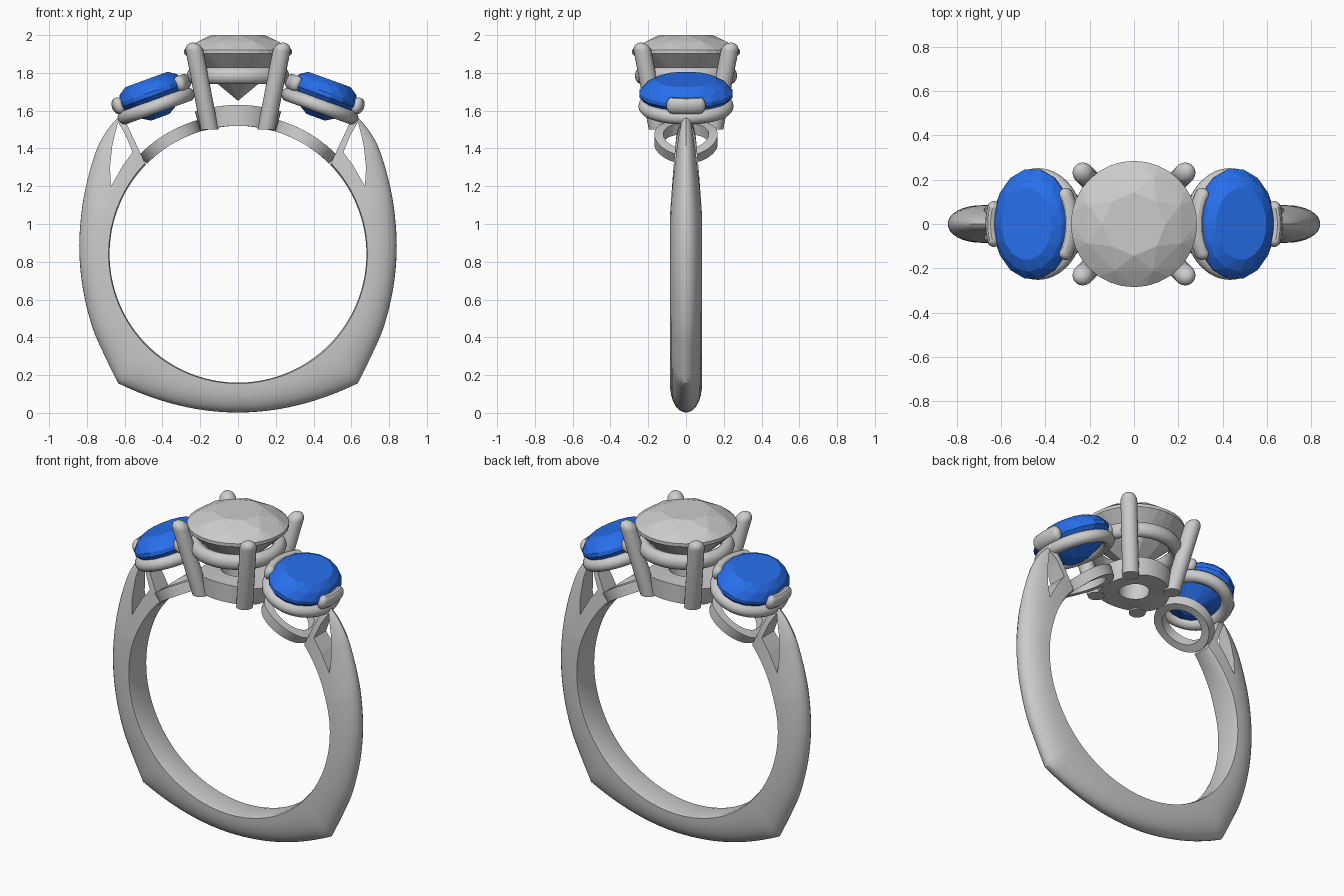
import bpy, bmesh
from math import sin, cos, pi, radians, atan2, hypot
from mathutils import Vector, Matrix

if "Cube" in bpy.data.objects:
    bpy.data.objects.remove(bpy.data.objects["Cube"])

CZ, RI = 0.84, 0.68          # finger hole centre height and radius
blue = bpy.data.materials.new("blue_gem")
blue.diffuse_color = (0.02, 0.16, 0.85, 1)
blue.use_nodes = True
blue.node_tree.nodes["Principled BSDF"].inputs["Base Color"].default_value = blue.diffuse_color


def finish(bm, name, smooth=True, mat=None):
    bmesh.ops.recalc_face_normals(bm, faces=bm.faces)
    me = bpy.data.meshes.new(name)
    bm.to_mesh(me)
    bm.free()
    ob = bpy.data.objects.new(name, me)
    bpy.context.collection.objects.link(ob)
    if mat:
        me.materials.append(mat)
    if smooth:
        smooth_shade(ob)
    return ob


def smooth_shade(ob):
    bpy.ops.object.select_all(action='DESELECT')
    ob.select_set(True)
    bpy.context.view_layer.objects.active = ob
    bpy.ops.object.shade_smooth_by_angle(angle=radians(32))


def loft(name, sections, closed=False, smooth=True):
    bm = bmesh.new()
    rings = [[bm.verts.new(p) for p in s] for s in sections]
    pairs = list(zip(rings, rings[1:])) + ([(rings[-1], rings[0])] if closed else [])
    for a, b in pairs:
        n = len(a)
        for i in range(n):
            bm.faces.new((a[i], a[(i + 1) % n], b[(i + 1) % n], b[i]))
    if not closed:
        bm.faces.new(rings[0])
        bm.faces.new(rings[-1])
    return finish(bm, name, smooth)


def catmull(pts, steps):
    p = [2 * pts[0] - pts[1]] + pts + [2 * pts[-1] - pts[-2]]
    out = []
    for a, b, c, d in zip(p, p[1:], p[2:], p[3:]):
        for k in range(steps):
            t = k / steps
            out.append(0.5 * (2 * b + (c - a) * t + (2 * a - 5 * b + 4 * c - d) * t * t
                              + (3 * b - a - 3 * c + d) * t ** 3))
    return out + [pts[-1]]


# Shank: domed section swept along the outer profile, flat-bottomed with two corners
bottom = [Vector((0.635 * k / 12, 0.002 + 0.155 * (k / 12) ** 2)) for k in range(12)]
side = catmull([Vector(p) for p in ((0.635, 0.157), (0.70, 0.29), (0.77, 0.45), (0.82, 0.65),
               (0.84, 0.85), (0.832, 1.03), (0.805, 1.2), (0.75, 1.39), (0.69, 1.5), (0.615, 1.585))], 5)
half = bottom + side
path = [Vector((-p.x, p.y)) for p in reversed(half[1:])] + half


def shank_section(p):
    a = atan2(p.y - CZ, abs(p.x))
    up = max(0.0, (a - 0.3) / 0.58)
    ai = a - 0.11 * up ** 2
    s = 1 if p.x >= 0 else -1
    w = 0.085 - 0.025 * min(1, up)
    inner = Vector((s * RI * cos(ai), CZ + RI * sin(ai)))
    out = []
    for k in range(17):                      # outer dome
        t = pi * k / 16
        q = inner.lerp(p, sin(t) ** 0.9 if 0 < k < 16 else 0.03)
        out.append((q.x, w * cos(t), q.y))
    for y in (-0.75, 0, 0.75):               # inner face
        out.append((inner.x, w * y, inner.y))
    return out


shank = loft("shank", [shank_section(p) for p in path], smooth=False)

# Split shoulder openings
slot = [(0.672, 1.2), (0.678, 1.3), (0.665, 1.42), (0.635, 1.54), (0.595, 1.47), (0.558, 1.38), (0.61, 1.31)]
for s in (1, -1):
    cut = loft("slot_cutter", [[(s * x, y, z) for x, z in slot] for y in (-0.3, 0.3)], smooth=False)
    cut.hide_render = True
    m = shank.modifiers.new("slot", 'BOOLEAN')
    m.operation, m.solver, m.object = 'DIFFERENCE', 'EXACT', cut
    bpy.context.view_layer.objects.active = shank
    bpy.ops.object.modifier_apply(modifier=m.name)
    bpy.data.objects.remove(cut)
smooth_shade(shank)


# Gallery rings: flat washers wrapped around the finger hole
def washer(name, phi, r_out, r_hole, top):
    def at(r, t, R):
        a = phi + r * cos(t) / RI
        return (R * sin(a), r * sin(t), CZ + R * cos(a))
    secs = []
    for k in range(48):
        t = 2 * pi * k / 48
        secs.append([at(r_hole, t, RI), at(r_out, t, RI), at(r_out, t, top), at(r_hole, t, top)])
    loft(name, secs, closed=True)


washer("center_lower_ring", 0, 0.2, 0.085, 0.79)
for s, tag in ((1, "right"), (-1, "left")):
    washer(tag + "_lower_ring", s * radians(31), 0.168, 0.12, 0.742)


# Elliptical wire, whole loop or arc with rounded ends, in a local frame
def wire(name, frame, rx, ry, z, rad, height, a0=0, a1=2 * pi, n=56):
    full = a1 - a0 > 6.2
    stations = [(a0 + (a1 - a0) * k / n, 1) for k in range(n if full else n + 1)]
    if not full:
        for i in range(1, 6):                # round caps
            e, f = rad / ry * sin(i * pi / 11), cos(i * pi / 11)
            stations = [(a0 - e, f)] + stations + [(a1 + e, f)]
    secs = []
    for t, f in stations:
        nrm = Vector((cos(t) / rx, sin(t) / ry, 0)).normalized()
        c = Vector((rx * cos(t), ry * sin(t), z))
        secs.append([frame @ (c + nrm * rad * f * cos(u) + Vector((0, 0, height * f * sin(u))))
                     for u in (2 * pi * j / 14 for j in range(14))])
    loft(name, secs, closed=full)


# Faceted gem as the hull of stacked point rings: (radius, height, count, angle offset)
def gem(name, frame, sx, sy, tiers, mat=None):
    bm = bmesh.new()
    for r, z, n, off in tiers:
        for k in range(n):
            t = 2 * pi * (k + off) / n
            bm.verts.new(frame @ Vector((sx * r * cos(t), sy * r * sin(t), z)))
    res = bmesh.ops.convex_hull(bm, input=bm.verts[:])
    junk = [v for v in set(res["geom_interior"] + res["geom_unused"])
            if isinstance(v, bmesh.types.BMVert) and v.is_valid]
    bmesh.ops.delete(bm, geom=junk, context='VERTS')
    bmesh.ops.dissolve_limit(bm, angle_limit=0.02, verts=bm.verts[:], edges=bm.edges[:])
    finish(bm, name, False, mat)


# Center stone, its support ring and four prongs
I = Matrix.Identity(4)
gem("center_stone", I, 0.285, 0.285, [(0.5, 2.0, 8, 0), (0.8, 1.967, 8, 0.5), (1, 1.922, 32, 0),
                                      (1, 1.903, 32, 0), (0.5, 1.762, 8, 0.5), (0.001, 1.652, 3, 0)])
wire("center_upper_ring", I, 0.233, 0.233, 1.785, 0.038, 0.045)
for sx, a in ((1, "right"), (-1, "left")):
    for sy, b in ((-1, "front"), (1, "back")):
        lo, hi = Vector((sx * 0.15, sy * 0.15, 1.5)), Vector((sx * 0.23, sy * 0.23, 1.915))
        d = (hi - lo).normalized()
        stops = [(lo, 0.047), (hi, 0.047)] + [(hi + d * 0.047 * sin(t), 0.047 * cos(t))
                                              for t in (0.3, 0.6, 0.9, 1.2, 1.45)]
        loft(f"{b}_{a}_prong", [[(c.x + r * cos(u), c.y + r * sin(u), c.z)
                                 for u in (2 * pi * j / 20 for j in range(20))] for c, r in stops])

# Tilted oval side stones with basket ring and two bar prongs each
for s, tag in ((1, "right"), (-1, "left")):
    F = Matrix.Translation((s * 0.457, 0, 1.69)) @ Matrix.Rotation(s * radians(20), 4, 'Y')
    gem(tag + "_stone", F, 0.187, 0.25,
        [(0.65, 0.08, 16, 0.5), (0.86, 0.052, 16, 0), (1, 0.01, 16, 0.5), (1, -0.012, 16, 0.5),
         (0.72, -0.082, 16, 0), (0.3, -0.133, 8, 0.5)], blue)
    wire(tag + "_basket_ring", F, 0.178, 0.215, -0.07, 0.037, 0.037)
    mid = 0 if s > 0 else pi
    wire(tag + "_outer_bar", F, 0.193, 0.25, 0.0, 0.03, 0.045, mid - 0.3, mid + 0.3, 16)
    wire(tag + "_inner_bar", F, 0.187, 0.25, 0.0, 0.032, 0.042, pi - mid - 0.56, pi - mid + 0.56, 16)
